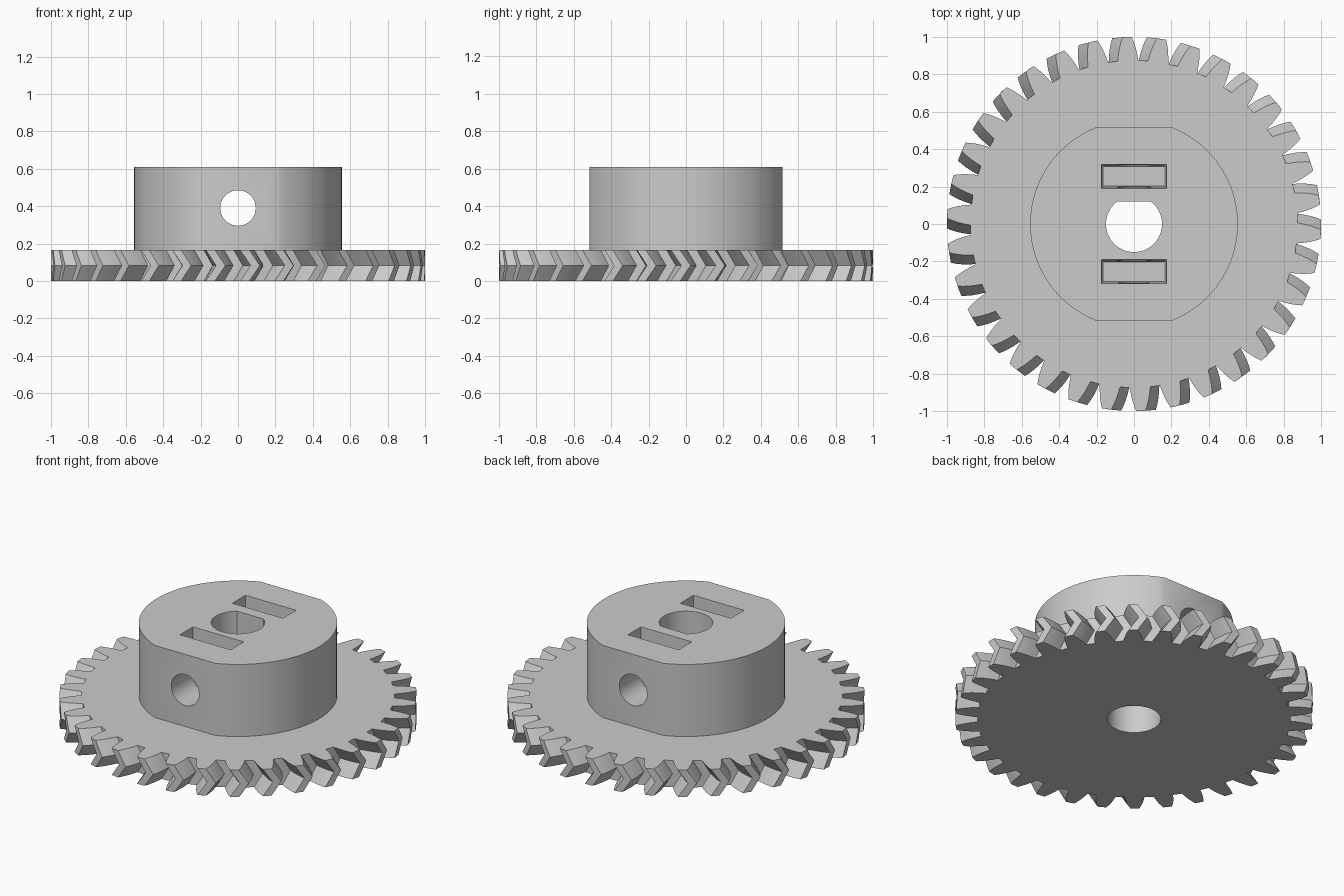
import bpy, bmesh, math
from math import radians, sin, cos, pi

cube = bpy.data.objects.get("Cube")
if cube:
    bpy.data.objects.remove(cube, do_unlink=True)

grey = bpy.data.materials.new("plain grey")
grey.use_nodes = True
colour = (0.6, 0.6, 0.6, 1)
grey.diffuse_color = colour
grey.node_tree.nodes["Principled BSDF"].inputs["Base Color"].default_value = colour

TEETH = 34
GEAR_H = 0.165
HUB_TOP = 0.61
SCREW_Z = 0.39


def loft(name, rings):
    """Solid skinned through rings of equal length, capped at both ends."""
    bm = bmesh.new()
    loops = [[bm.verts.new(p) for p in ring] for ring in rings]
    n = len(loops[0])
    for a, b in zip(loops, loops[1:]):
        for i in range(n):
            j = (i + 1) % n
            bm.faces.new((a[i], a[j], b[j], b[i]))
    bm.faces.new(loops[0][::-1])
    bm.faces.new(loops[-1])
    bmesh.ops.recalc_face_normals(bm, faces=bm.faces)
    mesh = bpy.data.meshes.new(name)
    bm.to_mesh(mesh)
    bm.free()
    mesh.materials.append(grey)
    obj = bpy.data.objects.new(name, mesh)
    bpy.context.collection.objects.link(obj)
    return obj


def prism(name, outline, z0, z1):
    return loft(name, [[(x, y, z) for x, y in outline] for z in (z0, z1)])


def arc(r, start, end, steps):
    return [(r * cos(start + (end - start) * i / steps),
             r * sin(start + (end - start) * i / steps)) for i in range(steps + 1)]


def circle(r, steps=64):
    return arc(r, 0, 2 * pi, steps)[:-1]


def cut(obj, cutters):
    bpy.context.view_layer.objects.active = obj
    for c in cutters:
        mod = obj.modifiers.new("cut", 'BOOLEAN')
        mod.operation = 'DIFFERENCE'
        mod.solver = 'EXACT'
        mod.object = c
        bpy.ops.object.modifier_apply(modifier=mod.name)
        bpy.data.objects.remove(c, do_unlink=True)


def smooth(obj):
    bpy.ops.object.select_all(action='DESELECT')
    obj.select_set(True)
    bpy.context.view_layer.objects.active = obj
    bpy.ops.object.shade_smooth_by_angle(angle=radians(25))


# Herringbone gear: one tooth flank (radius, half angle in degrees), mirrored
flank = [(0.875, 3.6), (0.91, 3.15), (0.945, 2.6), (0.975, 2.0), (1.0, 1.4)]
tooth = [(r, -a) for r, a in flank] + [(r, a) for r, a in reversed(flank)]
TWIST = 3.2
SLICES = 8
rings = []
for s in range(SLICES + 1):
    t = s / SLICES
    turn = -TWIST * abs(2 * t - 1)
    rings.append([(r * cos(radians(a + turn + k * 360 / TEETH)),
                   r * sin(radians(a + turn + k * 360 / TEETH)), t * GEAR_H)
                  for k in range(TEETH) for r, a in tooth])
gear = loft("herringbone_gear", rings)
cut(gear, [prism("gear_bore", circle(0.15), -0.1, 0.3)])
smooth(gear)

# Hub: cylinder with a flat at front and back
half = math.asin(0.515 / 0.555)
hub_outline = arc(0.555, -half, half, 40) + arc(0.555, pi - half, pi + half, 40)
hub = prism("hub", hub_outline, GEAR_H, HUB_TOP)

# D-shaped shaft bore
flat = math.asin(0.12 / 0.15)
bore = prism("shaft_bore", arc(0.15, pi - flat, 2 * pi + flat, 56), 0, 1)

# Set screw hole running front to back
screw = loft("screw_hole", [[(x, y, z + SCREW_Z) for x, z in circle(0.095, 48)]
                            for y in (-0.8, 0.8)])


# Slightly tapered nut slots on both sides of the bore
def nut_slot(side):
    def ring(w, d, z):
        return [(sx * w, side * 0.255 + sy * d, z)
                for sx, sy in ((-1, -1), (1, -1), (1, 1), (-1, 1))]
    return loft("nut_slot", [ring(0.163, 0.053, 0.22),
                             ring(0.173, 0.064, HUB_TOP),
                             ring(0.173, 0.064, HUB_TOP + 0.1)])


cut(hub, [bore, screw, nut_slot(-1), nut_slot(1)])
smooth(hub)
